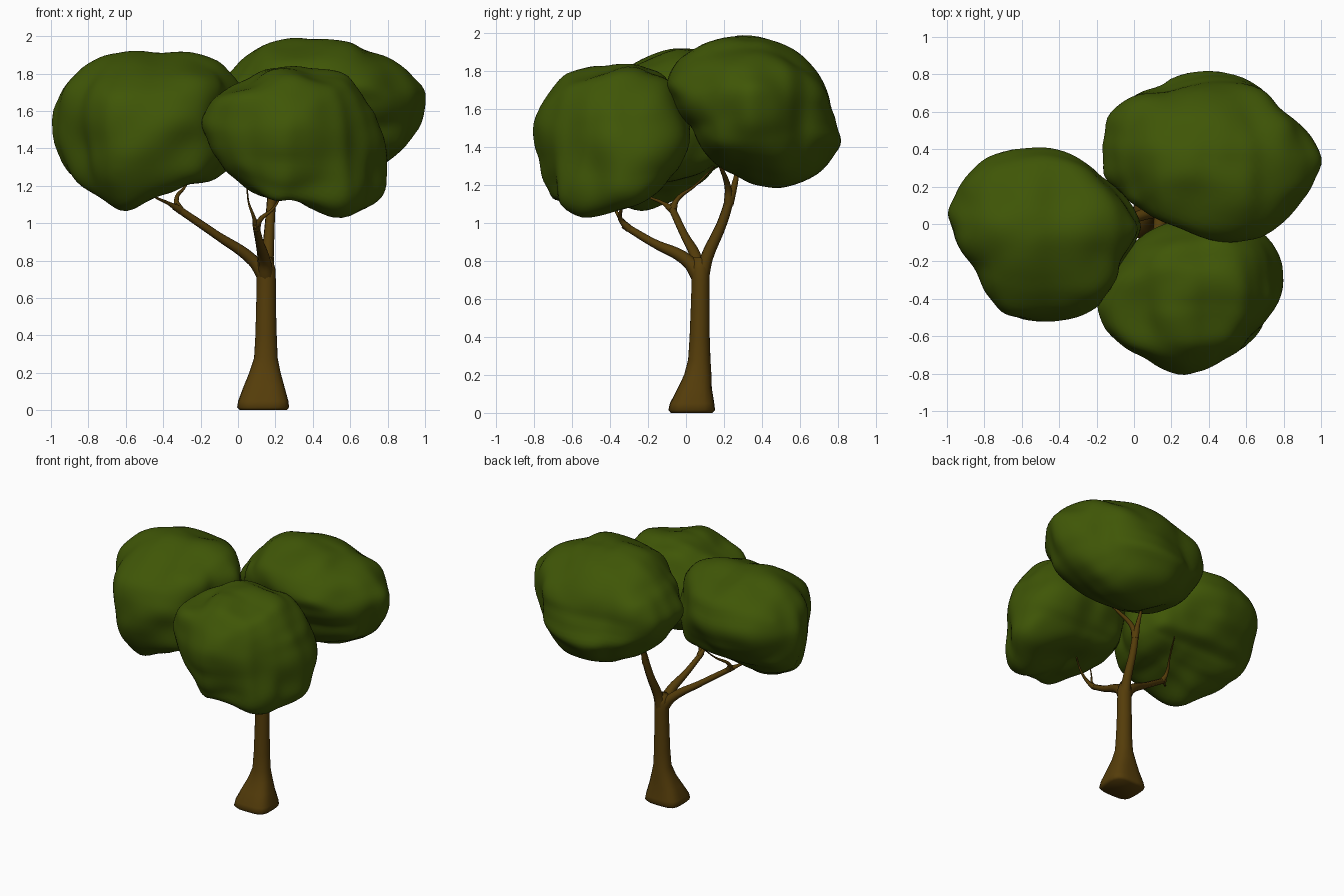
import bpy, bmesh, math
from mathutils import Vector, noise

if "Cube" in bpy.data.objects:
    bpy.data.objects.remove(bpy.data.objects["Cube"])


def material(name, color):
    m = bpy.data.materials.new(name)
    m.diffuse_color = color
    m.use_nodes = True
    m.node_tree.nodes["Principled BSDF"].inputs["Base Color"].default_value = m.diffuse_color
    return m


LEAF = material("leaf_green", (0.05, 0.093, 0.002, 1))
BARK = material("bark_brown", (0.09, 0.046, 0.003, 1))
BINS = 44


def mesh_object(name, bm, mat):
    me = bpy.data.meshes.new(name)
    bmesh.ops.recalc_face_normals(bm, faces=bm.faces)
    for f in bm.faces:
        f.smooth = True
    bm.to_mesh(me)
    bm.free()
    me.materials.append(mat)
    ob = bpy.data.objects.new(name, me)
    bpy.context.collection.objects.link(ob)
    return ob


def polar_radii(outline, cx, cy):
    """Sample a closed outline as a radius per angle bin."""
    pts = sorted((math.atan2(y - cy, x - cx), math.hypot(x - cx, y - cy)) for x, y in outline)
    tau = math.tau
    pts = [(pts[-1][0] - tau, pts[-1][1])] + pts + [(pts[0][0] + tau, pts[0][1])]
    radii = []
    for k in range(BINS):
        t = -math.pi + (k + 0.5) * tau / BINS
        for (a, ra), (b, rb) in zip(pts, pts[1:]):
            if a <= t <= b:
                radii.append(ra + (rb - ra) * (t - a) / max(b - a, 1e-6))
                break
    return radii


def carve(bm, c, i, j, target):
    """Scale the blob within plane i,j until its silhouette meets the target."""
    polar, current = [], [1e-4] * BINS
    for v in bm.verts:
        a, b = v.co[i] - c[i], v.co[j] - c[j]
        t, r = (math.atan2(b, a) + math.pi) / math.tau * BINS, math.hypot(a, b)
        polar.append((t, r))
        k = int(t) % BINS
        current[k] = max(current[k], r)
    for v, (t, r) in zip(bm.verts, polar):
        u = t - 0.5
        k, f = math.floor(u), u - math.floor(u)
        k0, k1 = k % BINS, (k + 1) % BINS
        now = current[k0] * (1 - f) + current[k1] * f
        goal = target[k0] * (1 - f) + target[k1] * f
        s = 1 + (goal / now - 1) * min(1, r / now) ** 2
        v.co[i] = c[i] + (v.co[i] - c[i]) * s
        v.co[j] = c[j] + (v.co[j] - c[j]) * s


def foliage(name, front, side, top, seed):
    """Lumpy ball carved to its front, side and top outlines."""
    def mid(vals):
        return (min(vals) + max(vals)) / 2, (max(vals) - min(vals)) / 2
    (cx, hx), (cy, hy), (cz, hz) = (mid([p[0] for p in top]), mid([p[1] for p in top]),
                                    mid([p[1] for p in front]))
    c, h = Vector((cx, cy, cz)), (hx, hy, hz)
    bm = bmesh.new()
    bmesh.ops.create_icosphere(bm, subdivisions=5, radius=1)
    for v in bm.verts:
        d = v.co.normalized()
        box = sum(abs(q) ** 2.75 for q in d) ** (-1 / 2.75)
        r = box * (1 + 0.07 * noise.noise(d * 2.4 + Vector((seed, 0, 0))))
        v.co = c + Vector([d[k] * r * h[k] for k in range(3)])
    views = [(0, 2, polar_radii(front, cx, cz)), (1, 2, polar_radii(side, cy, cz)),
             (0, 1, polar_radii(top, cx, cy))]
    for step in range(7):
        for i, j, target in views:
            carve(bm, c, i, j, target)
        # gentle lumps, then relax
        if step == 4:
            for v in bm.verts:
                v.co += (v.co - c) * 0.07 * noise.noise(v.co * 4.5 + Vector((0, seed, 0)))
        bmesh.ops.smooth_vert(bm, verts=bm.verts, factor=0.5,
                              use_axis_x=True, use_axis_y=True, use_axis_z=True)
    return mesh_object(name, bm, LEAF)


# Three foliage clumps
foliage("foliage_left",
        [(-1, 1.56), (-.94, 1.72), (-.82, 1.85), (-.44, 1.92), (-.12, 1.89), (0, 1.77), (.04, 1.55),
         (-.02, 1.3), (-.14, 1.21), (-.28, 1.2), (-.44, 1.14), (-.59, 1.04), (-.74, 1.13), (-.94, 1.31)],
        [(-.52, 1.5), (-.46, 1.25), (-.32, 1.08), (-.21, 1.05), (0, 1.17), (.15, 1.28), (.33, 1.42),
         (.41, 1.6), (.35, 1.78), (.15, 1.89), (-.07, 1.92), (-.29, 1.83), (-.46, 1.7)],
        [(-1, .05), (-.93, .21), (-.77, .37), (-.55, .41), (-.37, .39), (-.18, .26), (0, .1),
         (.04, -.02), (-.06, -.22), (-.2, -.45), (-.53, -.52), (-.7, -.48), (-.85, -.24)], 3.1)
foliage("foliage_front",
        [(-.2, 1.53), (-.12, 1.69), (.06, 1.78), (.4, 1.83), (.57, 1.81), (.68, 1.66), (.77, 1.48),
         (.8, 1.34), (.77, 1.13), (.7, 1.07), (.49, 1.02), (.3, 1.13), (.01, 1.21), (-.15, 1.4)],
        [(-.82, 1.52), (-.74, 1.67), (-.65, 1.78), (-.43, 1.83), (-.14, 1.8), (.01, 1.65), (.06, 1.48),
         (-.08, 1.23), (-.19, 1.13), (-.35, 1.07), (-.53, 1.02), (-.72, 1.14), (-.79, 1.34)],
        [(-.2, -.43), (-.16, -.56), (.06, -.72), (.25, -.81), (.49, -.72), (.7, -.53), (.8, -.37),
         (.79, -.19), (.69, -.04), (.35, .02), (.09, -.03), (-.07, -.19)], 7.7)
foliage("foliage_back",
        [(-.17, 1.62), (-.03, 1.83), (.11, 1.95), (.41, 1.99), (.68, 1.94), (.92, 1.82), (1.01, 1.69),
         (.97, 1.48), (.81, 1.33), (.68, 1.24), (.45, 1.18), (.15, 1.25), (-.1, 1.4)],
        [(-.08, 1.73), (-.03, 1.86), (.26, 1.99), (.47, 1.96), (.68, 1.81), (.76, 1.6), (.82, 1.44),
         (.71, 1.27), (.47, 1.18), (.26, 1.25), (.05, 1.48)],
        [(-.17, .35), (-.13, .61), (.14, .75), (.4, .82), (.78, .62), (.96, .48), (1.01, .35),
         (.89, .1), (.67, -.08), (.25, -.02), (-.02, .11), (-.16, .24)], 12.4)

# Trunk: stacked squarish rings (z, centre x, centre y, half x, half y, squareness)
rings = [(0, .134, .03, .125, .11, 4), (.015, .134, .03, .139, .123, 4), (.05, .135, .032, .134, .117, 3.8),
         (.13, .139, .046, .108, .09, 3.2), (.2, .144, .062, .084, .072, 2.6), (.28, .149, .07, .063, .059, 2.1),
         (.4, .15, .072, .057, .053, 2), (.55, .15, .075, .053, .05, 2), (.7, .151, .077, .051, .047, 2),
         (.76, .147, .076, .052, .048, 2), (.82, .143, .075, .036, .036, 2)]
N = 24
bm = bmesh.new()
loops = []
for z, x, y, rx, ry, p in rings:
    loop = []
    for k in range(N):
        c, s = math.cos(math.tau * k / N), math.sin(math.tau * k / N)
        r = (abs(c) ** p + abs(s) ** p) ** (-1 / p)
        loop.append(bm.verts.new((x + rx * r * c, y + ry * r * s, z)))
    loops.append(loop)
for lo, hi in zip(loops, loops[1:]):
    for k in range(N):
        bm.faces.new((lo[k], lo[(k + 1) % N], hi[(k + 1) % N], hi[k]))
bm.faces.new(loops[0])
bm.faces.new(loops[-1])
mesh_object("trunk", bm, BARK)


def branch(name, *paths):
    """Tapered tubes from points given as (x, y, z, radius)."""
    cu = bpy.data.curves.new(name, "CURVE")
    cu.dimensions = "3D"
    cu.bevel_depth = 1
    cu.bevel_resolution = 2
    cu.resolution_u = 6
    cu.use_fill_caps = True
    for path in paths:
        sp = cu.splines.new("BEZIER")
        sp.bezier_points.add(len(path) - 1)
        for bp, (x, y, z, r) in zip(sp.bezier_points, path):
            bp.co, bp.radius = (x, y, z), r
            bp.handle_left_type = bp.handle_right_type = "AUTO"
    cu.materials.append(BARK)
    bpy.context.collection.objects.link(bpy.data.objects.new(name, cu))


# Three limbs, each forking into twigs that run into a clump
branch("branch_left",
       [(.15, .077, .71, .045), (.08, .06, .8, .032), (-.12, -.01, .94, .022), (-.34, -.08, 1.09, .019)],
       [(-.31, -.07, 1.07, .022), (-.37, -.12, 1.105, .01), (-.46, -.21, 1.15, .005), (-.56, -.26, 1.24, .003)],
       [(-.31, -.07, 1.07, .022), (-.33, -.05, 1.12, .013), (-.28, .05, 1.2, .006), (-.24, .15, 1.3, .003)])
branch("branch_front",
       [(.15, .077, .71, .045), (.14, .01, .8, .035), (.115, -.18, .9, .022), (.095, -.33, .99, .018)],
       [(.1, -.3, .97, .021), (.085, -.35, 1.03, .01), (.055, -.39, 1.12, .005), (.05, -.42, 1.24, .003)],
       [(.1, -.3, .97, .021), (.12, -.345, 1.02, .013), (.19, -.34, 1.08, .007), (.25, -.33, 1.2, .003)])
branch("branch_back",
       [(.15, .077, .71, .045), (.158, .11, .82, .034), (.17, .19, 1, .027), (.18, .235, 1.14, .024)],
       [(.178, .225, 1.1, .026), (.2, .222, 1.18, .018), (.3, .19, 1.28, .011), (.42, .14, 1.38, .004)],
       [(.178, .225, 1.1, .026), (.18, .25, 1.18, .018), (.17, .28, 1.3, .009), (.17, .32, 1.4, .004)])
